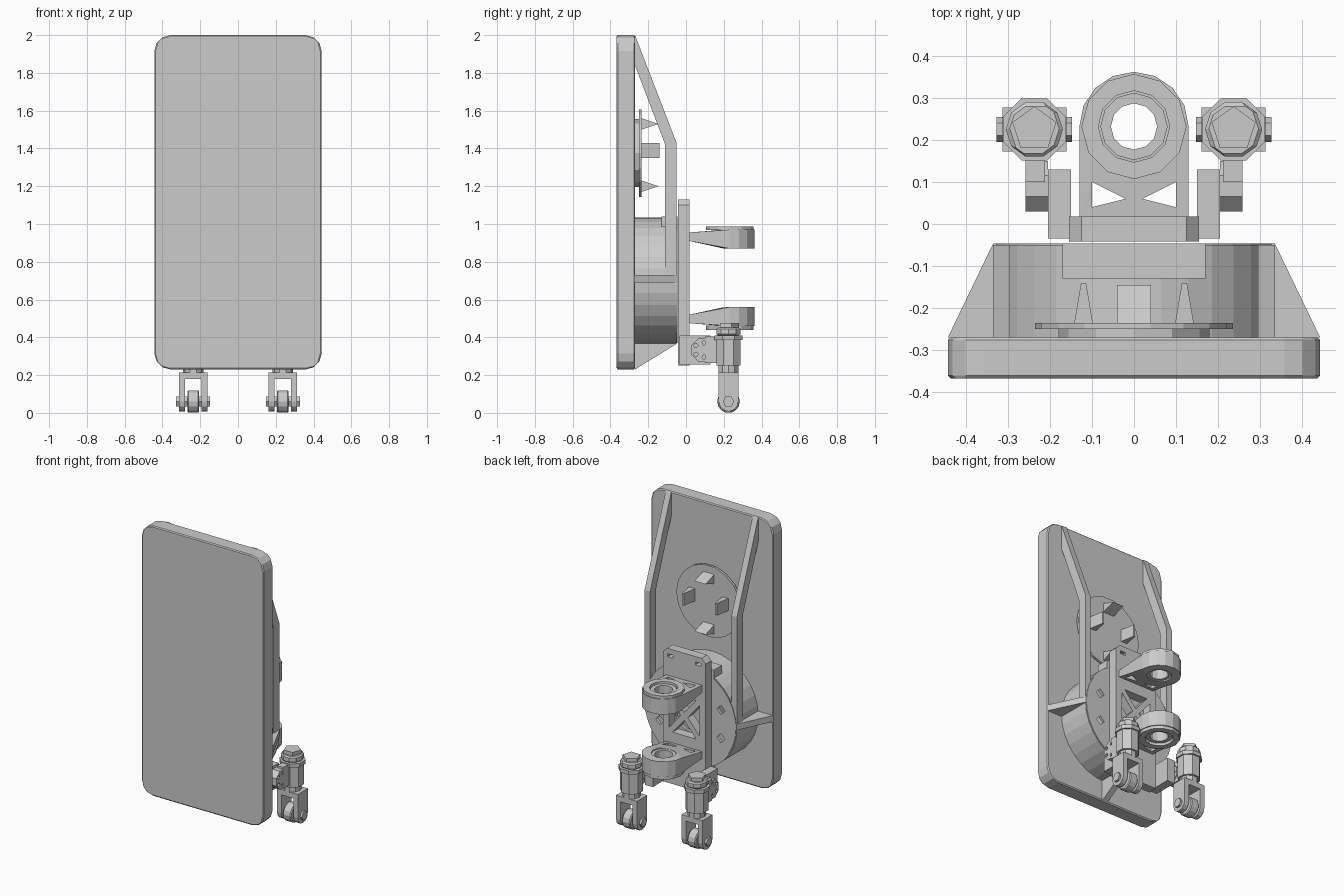
import bpy, bmesh
from math import cos, sin, pi
from mathutils import Vector

cube = bpy.data.objects.get("Cube")
if cube:
    bpy.data.objects.remove(cube)

grey = bpy.data.materials.new("plain grey")
grey.use_nodes = True
grey.diffuse_color = (0.6, 0.6, 0.6, 1)
grey.node_tree.nodes["Principled BSDF"].inputs["Base Color"].default_value = (0.6, 0.6, 0.6, 1)

PLACE = {"X": lambda a, b, c: (c, a, b),   # profile in y, z
         "Y": lambda a, b, c: (a, c, b),   # profile in x, z
         "Z": lambda a, b, c: (a, b, c)}   # profile in x, y


def prism(name, axis, lo, hi, outline, holes=(), shape=None):
    """Extrude a flat outline with holes along an axis."""
    bm = bmesh.new()
    for loop in [outline, *holes]:
        vs = [bm.verts.new(PLACE[axis](a, b, lo)) for a, b in loop]
        for i, v in enumerate(vs):
            bm.edges.new((vs[i - 1], v))
    normal = Vector(PLACE[axis](0, 0, 1))
    bmesh.ops.triangle_fill(bm, use_beauty=True, edges=bm.edges[:], normal=normal)
    top = bmesh.ops.extrude_face_region(bm, geom=bm.faces[:], use_keep_orig=True)["geom"]
    bmesh.ops.translate(bm, vec=normal * (hi - lo),
                        verts=[v for v in top if isinstance(v, bmesh.types.BMVert)])
    if shape:
        for v in bm.verts:
            shape(v.co)
    bmesh.ops.recalc_face_normals(bm, faces=bm.faces[:])
    mesh = bpy.data.meshes.new(name)
    bm.to_mesh(mesh)
    bm.free()
    mesh.materials.append(grey)
    obj = bpy.data.objects.new(name, mesh)
    bpy.context.collection.objects.link(obj)
    return obj


def ring(a, b, r, n, start=0.0):
    return [(a + r * cos(start + 2 * pi * i / n), b + r * sin(start + 2 * pi * i / n))
            for i in range(n)]


def rect(a0, a1, b0, b1):
    return [(a0, b0), (a1, b0), (a1, b1), (a0, b1)]


def round_rect(a0, a1, b0, b1, r, n=3):
    pts = []
    for q, (a, b) in enumerate([(a1 - r, b1 - r), (a0 + r, b1 - r), (a0 + r, b0 + r), (a1 - r, b0 + r)]):
        pts += [(a + r * cos(pi / 2 * (q + i / n)), b + r * sin(pi / 2 * (q + i / n)))
                for i in range(n + 1)]
    return pts


def bevel(obj, width):
    mod = obj.modifiers.new("edge", "BEVEL")
    mod.width = width
    mod.segments = 1
    mod.limit_method = "ANGLE"
    mod.angle_limit = 1.0


# Large front panel
bevel(prism("front_panel", "Y", -0.367, -0.27, round_rect(-0.443, 0.443, 0.23, 2.0, 0.085)), 0.006)

# Drum behind the panel, with a perforated cover
ZC = 0.70
prism("drum_wall", "Y", -0.27, -0.05, ring(0, ZC, 0.335, 32), [ring(0, ZC, 0.305, 32)])
slots = [ring(x, z, 0.03, 4) for x, z in ring(0, ZC, 0.24, 8, pi / 8)]
prism("drum_cover", "Y", -0.065, -0.046, ring(0, ZC, 0.33, 32), slots + [ring(0, ZC, 0.11, 16)])
prism("drum_hub", "Y", -0.27, -0.12, ring(0, ZC, 0.15, 16))
prism("drum_top_block", "Y", -0.13, -0.046, rect(-0.17, 0.17, 0.98, 1.04))

# Bottom gusset
prism("bottom_gusset", "X", -0.02, 0.02, [(-0.27, 0.23), (-0.05, 0.365), (-0.05, 0.40), (-0.27, 0.40)])

for s, side in ((-1, "right"), (1, "left")):
    # Bent rib from panel top to the drum, and sideways gusset
    prism(side + "_rib", "X", min(s * 0.295, s * 0.335), max(s * 0.295, s * 0.335),
          [(-0.27, 2.0), (-0.05, 1.43), (-0.05, 0.70), (-0.11, 0.70), (-0.11, 1.42), (-0.27, 1.84)])
    prism(side + "_gusset", "Z", 0.69, 0.73,
          [(s * 0.32, -0.27), (s * 0.443, -0.27), (s * 0.335, -0.046), (s * 0.32, -0.046)])

# Upper round plate with four wedge tabs
DZ = 1.375
prism("round_plate", "Y", -0.25, -0.235, ring(0, DZ, 0.235, 18))
prism("round_plate_hub", "Y", -0.27, -0.25, ring(0, DZ, 0.18, 12))
for s, where in ((-1, "low"), (1, "high")):
    z = DZ - 0.01 + s * 0.165
    prism(where + "_tab", "X", -0.04, 0.04, [(-0.235, z - 0.03), (-0.235, z + 0.03), (-0.145, z)])
    x = s * 0.12
    prism(where + "_side_tab", "Z", 1.35, 1.43,
          [(x - 0.022, -0.235), (x + 0.022, -0.235), (x + 0.006, -0.14), (x - 0.006, -0.14)])


# Back mounting plate with a cross-braced window and bolt slots
def cross_holes(w, lo, hi, t):
    mid, h = (lo + hi) / 2, (hi - lo) / 2
    out = []
    for s in (-1, 1):
        out.append([(s * w, mid - h + t), (s * w, mid + h - t), (s * t, mid)])
        out.append([(-w + t, mid + s * h), (w - t, mid + s * h), (0, mid + s * t)])
    return out


bolts = [rect(x - 0.02, x + 0.02, 1.075, 1.095) for x in (-0.1, 0.1)]
plate = prism("mounting_plate", "Y", -0.042, 0.018,
              [(-0.155, 0.25), (0.155, 0.25), (0.155, 1.10), (0.125, 1.13), (-0.125, 1.13), (-0.155, 1.10)],
              cross_holes(0.11, 0.59, 0.84, 0.025) + bolts)

# Two clamp arms ending in round eyes; the lower one mirrors the upper
ARM_MID, CY = 0.715, 0.232
arc = [(0.13 * cos(pi * i / 8), CY + 0.13 * sin(pi * i / 8)) for i in range(9)]
arm_outline = [(0.13, 0.018)] + arc + [(-0.13, 0.018)]
braces = [[(s * 0.1, 0.04), (s * 0.1, 0.1), (s * 0.02, 0.06)] for s in (-1, 1)]


def arm_shape(flip):
    def apply(co):
        t = min(max((co.y - 0.02) / 0.18, 0), 1)
        co.z = (0.91 - 0.04 * t) if co.z < 0.9 else 0.955 + 0.015 * t
        if flip:
            co.z = 2 * ARM_MID - co.z
    return apply


for flip, name in ((False, "upper"), (True, "lower")):
    prism(name + "_arm", "Z", 0.87, 0.965, arm_outline, braces + [ring(0, CY, 0.075, 12)], arm_shape(flip))
    lo, hi = (0.44, 0.462) if flip else (0.968, 0.988)
    prism(name + "_eye_collar", "Z", lo, hi, ring(0, CY, 0.125, 12), [ring(0, CY, 0.085, 12)])
    lo, hi = (0.455, 0.55) if flip else (0.88, 0.975)
    prism(name + "_eye_bush", "Z", lo, hi, ring(0, CY, 0.08, 12), [ring(0, CY, 0.055, 12)])

# Casters on side brackets
WY, WZ = 0.225, 0.06
for s, side in ((-1, "right"), (1, "left")):
    cx = s * 0.237

    def span(a, b):
        return sorted((s * a, s * b))

    # Bracket fixed to the plate and the linking arm with its drilled boss
    prism(side + "_bracket", "X", *span(0.15, 0.205), rect(-0.035, 0.13, 0.255, 0.41))
    knobs = [ring(y, z, 0.012, 6) for y, z in ring(0.085, 0.333, 0.04, 5)]
    prism(side + "_link_boss", "X", *span(0.205, 0.258), ring(0.09, 0.333, 0.065, 8, pi / 8), knobs)
    prism(side + "_link", "X", *span(0.212, 0.258), rect(0.1, 0.19, 0.265, 0.405))
    # Swivel body and stacked nut
    prism(side + "_swivel", "Z", 0.25, 0.41, ring(cx, WY, 0.07, 8, pi / 8))
    prism(side + "_swivel_flange", "Z", 0.385, 0.41, ring(cx, WY, 0.08, 8, pi / 8))
    bevel(prism(side + "_nut", "Z", 0.41, 0.452, ring(cx, WY, 0.068, 10)), 0.008)
    prism(side + "_nut_cap", "Z", 0.452, 0.475, ring(cx, WY, 0.055, 5, pi / 2))
    prism(side + "_neck", "Z", 0.21, 0.25, ring(cx, WY, 0.055, 10))
    # Fork, wheel and axle
    prism(side + "_fork_top", "Z", 0.18, 0.215, rect(cx - 0.076, cx + 0.076, 0.173, 0.277))
    leg = [(0.173, 0.2), (0.173, WZ)] + \
          [(WY - 0.052 * cos(pi * i / 6), WZ - 0.052 * sin(pi * i / 6)) for i in range(1, 6)] + \
          [(0.277, WZ), (0.277, 0.2)]
    for k, part in ((-1, "_fork_leg_a"), (1, "_fork_leg_b")):
        prism(side + part, "X", cx + k * 0.06 - 0.016, cx + k * 0.06 + 0.016, leg)
    bevel(prism(side + "_wheel", "X", cx - 0.03, cx + 0.03, ring(WY, WZ, 0.06, 14)), 0.01)
    prism(side + "_axle", "X", cx - 0.09, cx + 0.09, ring(WY, WZ, 0.03, 6))
